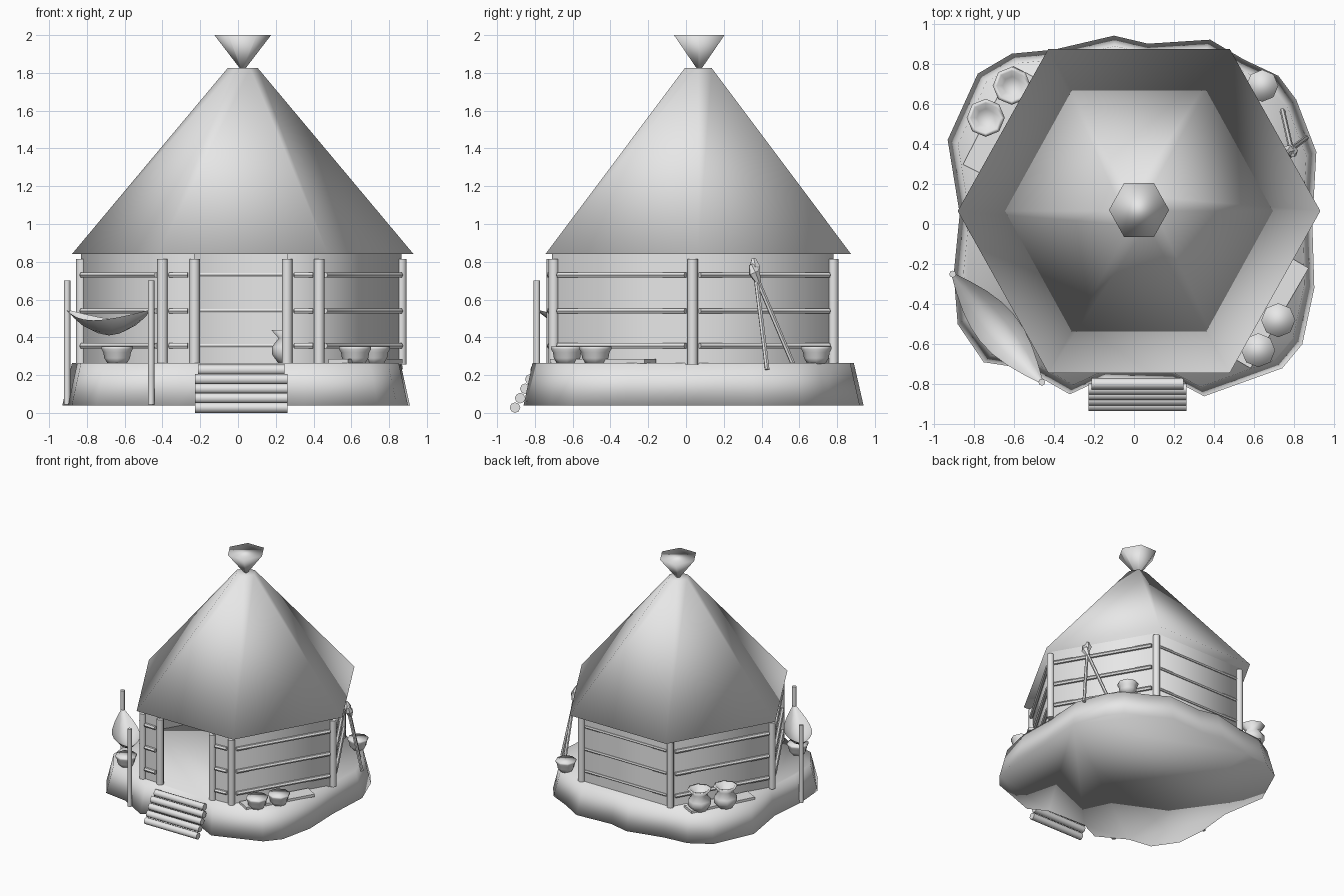
import bpy, bmesh, math
from mathutils import Vector

cube = bpy.data.objects.get("Cube")
if cube:
    bpy.data.objects.remove(cube)

clay = bpy.data.materials.new("pale_grey_clay")
clay.use_nodes = True
clay.diffuse_color = (0.8, 0.8, 0.8, 1)
clay.node_tree.nodes["Principled BSDF"].inputs["Base Color"].default_value = (0.8, 0.8, 0.8, 1)


def finish(name, bm, sharp=None, recalc=True):
    """Turn a bmesh into a shaded object; sharp is the edge angle kept hard."""
    if recalc:
        bmesh.ops.recalc_face_normals(bm, faces=bm.faces)
    for f in bm.faces:
        f.smooth = True
    if sharp:
        for e in bm.edges:
            if len(e.link_faces) == 2 and e.calc_face_angle() > math.radians(sharp):
                e.smooth = False
    mesh = bpy.data.meshes.new(name)
    bm.to_mesh(mesh)
    bm.free()
    mesh.materials.append(clay)
    ob = bpy.data.objects.new(name, mesh)
    bpy.context.collection.objects.link(ob)
    return ob


def loft(bm, rings, caps=True):
    """Skin closed rings of points and cap both ends."""
    rows = [[bm.verts.new(p) for p in ring] for ring in rings]
    n = len(rows[0])
    for a, b in zip(rows, rows[1:]):
        for i in range(n):
            j = (i + 1) % n
            bm.faces.new((a[i], a[j], b[j], b[i]))
    if caps:
        bm.faces.new(rows[0][::-1])
        bm.faces.new(rows[-1])


def lathe(name, centre, profile, sides, y_scale=1, sharp=None):
    bm = bmesh.new()
    steps = [2 * math.pi * i / sides for i in range(sides)]
    loft(bm, [[(centre[0] + r * math.cos(a), centre[1] + y_scale * r * math.sin(a), z)
               for a in steps] for r, z in profile])
    return finish(name, bm, sharp)


def rod(name, a, b, radius, sides=8, radius_end=None):
    a, b = Vector(a), Vector(b)
    turn = (b - a).to_track_quat('Z', 'Y')
    bm = bmesh.new()
    loft(bm, [[p + turn @ Vector((r * math.cos(t), r * math.sin(t), 0))
               for t in (2 * math.pi * i / sides for i in range(sides))]
              for p, r in ((a, radius), (b, radius_end or radius))])
    return finish(name, bm, 50)


# Uneven earth platform
outline = [(0.91, 0.36), (0.81, 0.62), (0.72, 0.74), (0.55, 0.82), (0.38, 0.92),
           (0.07, 0.9), (-0.1, 0.94), (-0.4, 0.87), (-0.61, 0.85), (-0.78, 0.75),
           (-0.93, 0.42), (-0.87, 0.05), (-0.9, -0.25), (-0.88, -0.5), (-0.75, -0.69),
           (-0.55, -0.72), (-0.32, -0.85), (-0.15, -0.77), (0.2, -0.78), (0.35, -0.86),
           (0.74, -0.72), (0.84, -0.6), (0.9, -0.32), (0.89, 0)]
bm = bmesh.new()
loft(bm, [[(x * s, y * s, z) for x, y in outline] for s, z in ((1, 0.04), (0.945, 0.265))])
finish("earth_platform", bm)

# Six-sided thatched roof and its finial
lathe("thatched_roof", (0.025, 0.065), [(0.905, 0.84), (0.08, 1.825)], 6, 1.033)
lathe("roof_finial", (0.025, 0.07), [(0.012, 1.82), (0.15, 2.0)], 6, 1.03)

# Wall shell, open at the doorway
corners = [(0.43, -0.7), (0.865, 0.035), (0.43, 0.78),
           (-0.4, 0.78), (-0.83, 0.035), (-0.4, -0.7)]
door = [(0.26, -0.71), (-0.23, -0.71)]
path = [door[0]] + corners + [door[1]]
bm = bmesh.new()
low, high = [[bm.verts.new((x, y, z)) for x, y in path] for z in (0.255, 0.85)]
for i in range(len(path) - 1):
    bm.faces.new((low[i], low[i + 1], high[i + 1], high[i]))
finish("wall_shell", bm, recalc=False)

# Corner and door posts
for x, y in corners + door:
    rod("wall_post", (x, y, 0.255), (x, y, 0.815), 0.028)

# Horizontal rails on each wall
for i, (a, b) in enumerate(zip(path, path[1:])):
    a, b = Vector((*a, 0)), Vector((*b, 0))
    along = (b - a).normalized()
    out = along.cross(Vector((0, 0, 1)))
    back = i == 3
    for z in (0.355, 0.54, 0.73):
        shift = out * (0.002 if back else 0.015) + Vector((0, 0, z))
        rod("wall_rail", a + along * 0.035 + shift, b - along * 0.035 + shift,
            0.011 if back else 0.016, 6)

# Log steps
for i in range(5):
    y, z = -0.905 + 0.027 * i, 0.028 + 0.05 * i
    half = 0.245 if i < 4 else 0.23
    rod("step_log", (0.017 - half, y, z), (0.017 + half, y, z), 0.028)

# Hammock poles and cloth
ends = [Vector((-0.905, -0.25, 0)), Vector((-0.46, -0.79, 0))]
for p in ends:
    rod("hammock_pole", p + Vector((0, 0, 0.045)), p + Vector((0, 0, 0.7)), 0.017)
across = (ends[1] - ends[0]).cross(Vector((0, 0, 1))).normalized()
bm = bmesh.new()
rows = []
for i in range(9):
    t = i / 8
    belly = math.sin(math.pi * t)
    row = []
    for k in range(-2, 3):
        s = k / 2
        p = ends[0].lerp(ends[1], t) + across * s * (0.008 + 0.1 * belly)
        p.z = 0.545 - belly * (0.135 - 0.08 * s * s)
        row.append(bm.verts.new(p))
    rows.append(row)
for a, b in zip(rows, rows[1:]):
    for k in range(4):
        bm.faces.new((a[k], a[k + 1], b[k + 1], b[k]))
finish("hammock_cloth", bm)

# Bowls around the platform
for x, y, r in ((0.72, -0.48, 0.085), (0.62, -0.63, 0.085),
                (0.64, 0.69, 0.08), (-0.64, -0.58, 0.083)):
    lathe("clay_bowl", (x, y), [(r * 0.6, 0.26), (r * 0.82, 0.29), (r * 0.88, 0.32),
                                (r, 0.338), (r, 0.352)], 8)

# Tall jars with flared rims
for x, y in ((-0.61, 0.69), (-0.74, 0.53), (0.27, -0.42)):
    lathe("clay_jar", (x, y), [(0.055, 0.26), (0.09, 0.31), (0.09, 0.35), (0.055, 0.395),
                               (0.095, 0.44), (0.075, 0.44), (0.045, 0.4)], 8)

# Planks lying beside the walls
for a, b in (((-0.55, 0.76), (-0.8, 0.27)), ((0.82, -0.19), (0.53, -0.69))):
    a, b = Vector((*a, 0)), Vector((*b, 0))
    side = (b - a).cross(Vector((0, 0, 1))).normalized() * 0.06
    bm = bmesh.new()
    loft(bm, [[p + Vector((0, 0, z)) for p in (a - side, a + side, b + side, b - side)]
              for z in (0.262, 0.285)])
    finish("floor_plank", bm, 30)

# Two leaning tools with leaf-shaped heads
for foot, tip in (((0.86, 0.43, 0.23), (0.765, 0.36, 0.8)),
                  ((0.74, 0.57, 0.25), (0.79, 0.35, 0.77))):
    foot, tip = Vector(foot), Vector(tip)
    rod("tool_handle", foot, tip, 0.013, 6)
    neck = foot.lerp(tip, 0.84)
    middle = foot.lerp(tip, 0.95)
    rod("tool_blade_base", neck, middle, 0.014, 6, 0.032)
    rod("tool_blade_tip", middle, foot.lerp(tip, 1.03), 0.032, 6, 0.012)
